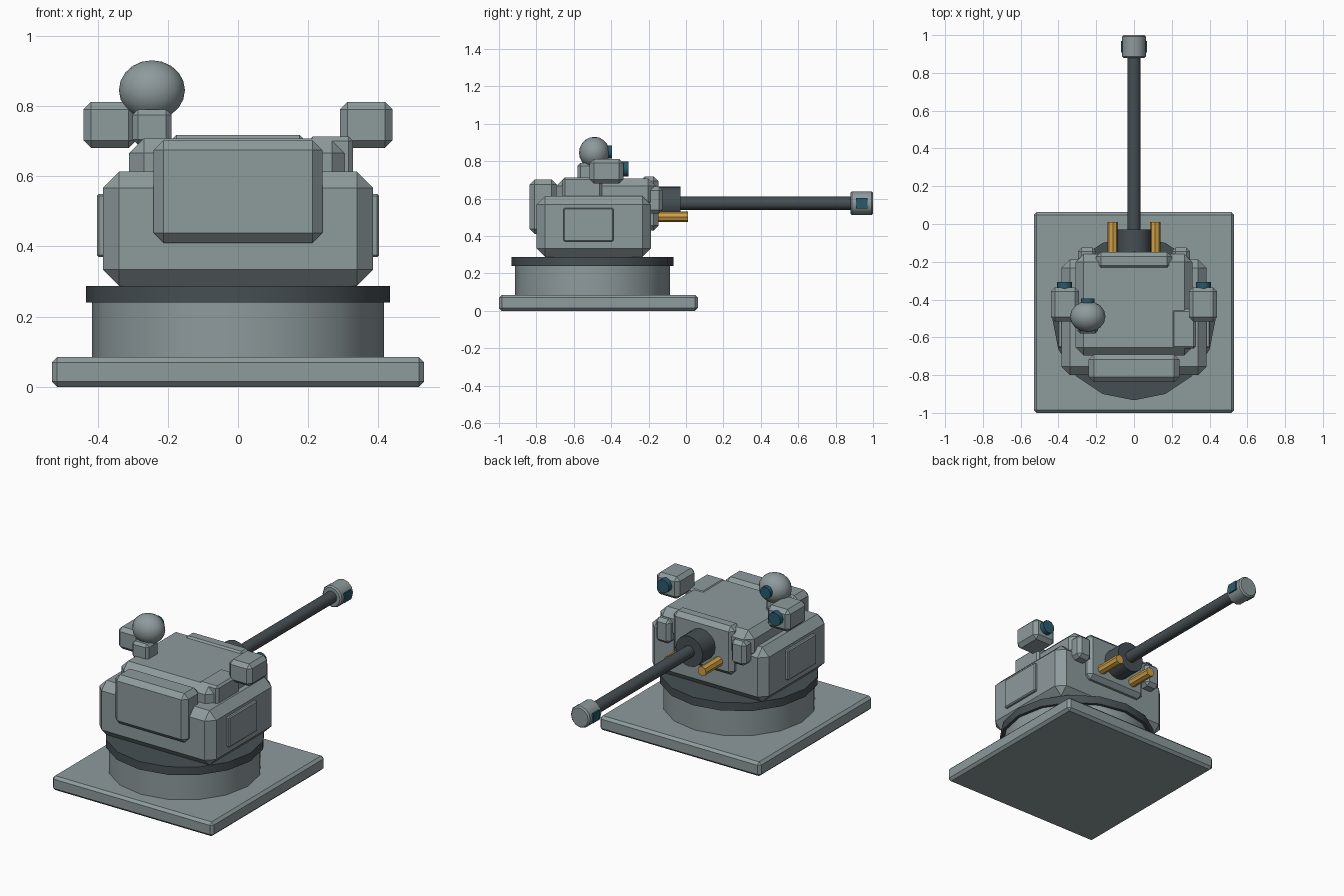
import bpy, bmesh, math
from mathutils import Matrix

if "Cube" in bpy.data.objects:
    bpy.data.objects.remove(bpy.data.objects["Cube"])


def material(name, rgb):
    m = bpy.data.materials.new(name)
    m.diffuse_color = (*rgb, 1)
    m.use_nodes = True
    m.node_tree.nodes["Principled BSDF"].inputs["Base Color"].default_value = m.diffuse_color
    return m


GREY = material("armour_grey", (0.27, 0.325, 0.335))
DARK = material("dark_metal", (0.062, 0.078, 0.088))
GOLD = material("brass", (0.62, 0.35, 0.06))
BLUE = material("lens_blue", (0.022, 0.10, 0.15))


def finish(bm, name, mat, smooth=None):
    bmesh.ops.recalc_face_normals(bm, faces=bm.faces)
    me = bpy.data.meshes.new(name)
    bm.to_mesh(me)
    bm.free()
    me.materials.append(mat)
    ob = bpy.data.objects.new(name, me)
    bpy.context.collection.objects.link(ob)
    if smooth:
        bpy.ops.object.select_all(action='DESELECT')
        ob.select_set(True)
        bpy.context.view_layer.objects.active = ob
        bpy.ops.object.shade_smooth_by_angle(angle=math.radians(smooth))
    return ob


def box(name, xr, yr, zr, bevel=0.0, mat=GREY):
    """Chamfered box given by its x, y and z ranges."""
    bm = bmesh.new()
    size = [r[1] - r[0] for r in (xr, yr, zr)]
    mid = [(r[1] + r[0]) / 2 for r in (xr, yr, zr)]
    bmesh.ops.create_cube(bm, size=1,
                          matrix=Matrix.Translation(mid) @ Matrix.Diagonal((*size, 1)))
    if bevel:
        bmesh.ops.bevel(bm, geom=bm.edges[:], offset=bevel, segments=1, affect='EDGES')
    return finish(bm, name, mat)


def cylinder(name, centre, r, length, sides, mat, along_y=False, smooth=None, bevel=0.0):
    bm = bmesh.new()
    mtx = Matrix.Translation(centre)
    if along_y:
        mtx = mtx @ Matrix.Rotation(-math.pi / 2, 4, 'X')
    bmesh.ops.create_cone(bm, cap_ends=True, segments=sides, radius1=r, radius2=r,
                          depth=length, matrix=mtx)
    if bevel:
        rims = [e for e in bm.edges if any(len(f.verts) > 4 for f in e.link_faces)]
        bmesh.ops.bevel(bm, geom=rims, offset=bevel, segments=1, affect='EDGES')
    return finish(bm, name, mat, smooth)


# Base and turning ring
box("base_plate", (-0.53, 0.53), (-1.0, 0.063), (0, 0.085), 0.015)
cylinder("pedestal", (0, -0.5, 0.16), 0.415, 0.18, 16, GREY, smooth=35)
cylinder("turning_ring", (0, -0.5, 0.264), 0.433, 0.048, 16, DARK, smooth=35)

# Turret body
box("turret_hull", (-0.385, 0.385), (-0.80, -0.187), (0.288, 0.613), 0.046)
box("upper_deck", (-0.31, 0.31), (-0.695, -0.16), (0.54, 0.708), 0.042)
box("rear_bustle", (-0.24, 0.24), (-0.837, -0.69), (0.41, 0.702), 0.028)
box("gun_housing", (-0.20, 0.20), (-0.245, -0.148), (0.43, 0.718), 0.025)
box("roof_hatch", (0.20, 0.327), (-0.66, -0.45), (0.56, 0.713), 0.012)

# Gun
cylinder("gun_collar", (0, -0.10, 0.575), 0.09, 0.14, 16, DARK, True, 35)
cylinder("gun_barrel", (0, 0.42, 0.575), 0.035, 0.96, 12, DARK, True, 35)
cylinder("muzzle", (0, 0.94, 0.575), 0.064, 0.12, 12, GREY, True, 35, 0.008)

# Sensor ball on its stand
box("sensor_stand", (-0.30, -0.19), (-0.58, -0.47), (0.69, 0.79), 0.015)
bm = bmesh.new()
bmesh.ops.create_uvsphere(bm, u_segments=16, v_segments=10, radius=1,
                          matrix=Matrix.Translation((-0.245, -0.49, 0.845))
                          @ Matrix.Diagonal((0.094, 0.082, 0.085, 1)))
finish(bm, "sensor_ball", GREY, 50)
cylinder("sensor_lens", (-0.245, -0.41, 0.85), 0.035, 0.03, 12, BLUE, True, 35)

# Mirrored side parts
for side, s in (("left", -1), ("right", 1)):
    def span(a, b):
        return tuple(sorted((s * a, s * b)))
    box(side + "_side_panel", span(0.37, 0.402), (-0.655, -0.388), (0.37, 0.55), 0.006)
    box(side + "_cheek_block", span(0.20, 0.297), (-0.24, -0.125), (0.52, 0.664), 0.02)
    box(side + "_sensor_pod", span(0.29, 0.44), (-0.515, -0.335), (0.68, 0.812), 0.022)
    cylinder(side + "_pod_lens", (s * 0.367, -0.325, 0.758), 0.04, 0.036, 12, BLUE, True, 35)
    cylinder(side + "_brass_rod", (s * 0.112, -0.095, 0.502), 0.028, 0.21, 8, GOLD, True)
    box(side + "_muzzle_port", span(0.060, 0.068), (0.908, 0.97), (0.547, 0.603), 0, BLUE)
